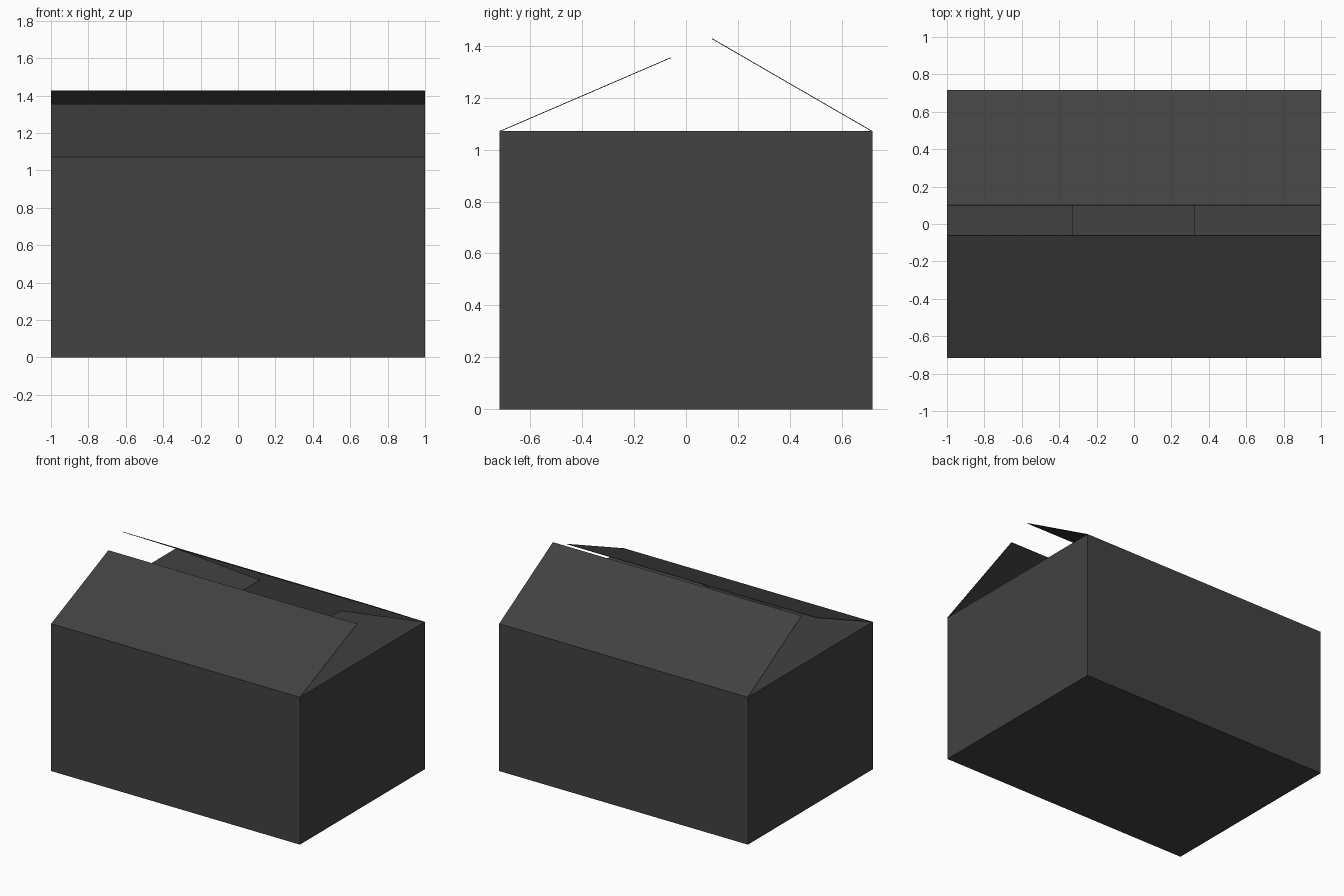
import bpy
import bmesh

if "Cube" in bpy.data.objects:
    bpy.data.objects.remove(bpy.data.objects["Cube"], do_unlink=True)

HALF_X, HALF_Y, TOP = 1.0, 0.717, 1.07
THICK = 0.003

# Single dark card colour
card = bpy.data.materials.new("dark grey card")
card.use_nodes = True
colour = (0.054, 0.054, 0.054, 1)
card.diffuse_color = colour
bsdf = next(n for n in card.node_tree.nodes if n.type == 'BSDF_PRINCIPLED')
bsdf.inputs["Base Color"].default_value = colour
bsdf.inputs["Roughness"].default_value = 0.8


def finish(name, bm, offset):
    """Turn a sheet into a thin card object."""
    mesh = bpy.data.meshes.new(name)
    bm.to_mesh(mesh)
    bm.free()
    mesh.materials.append(card)
    obj = bpy.data.objects.new(name, mesh)
    bpy.context.collection.objects.link(obj)
    solid = obj.modifiers.new("card thickness", 'SOLIDIFY')
    solid.thickness = THICK
    solid.offset = offset
    return obj


def flap(name, hinge_a, hinge_b, reach):
    """Rectangular flap swung from a hinge line by the reach vector."""
    bm = bmesh.new()
    far = [tuple(p + r for p, r in zip(h, reach)) for h in (hinge_b, hinge_a)]
    bm.faces.new([bm.verts.new(p) for p in (hinge_a, hinge_b, *far)])
    return finish(name, bm, 0)


# Open-topped carton: a box with its lid face removed
bm = bmesh.new()
bmesh.ops.create_cube(bm, size=1)
for v in bm.verts:
    v.co = (v.co.x * 2 * HALF_X, v.co.y * 2 * HALF_Y, (v.co.z + 0.5) * TOP)
bm.normal_update()
lid = [f for f in bm.faces if f.normal.z > 0.9]
bmesh.ops.delete(bm, geom=lid, context='FACES_ONLY')
finish("carton_body", bm, -1)

# Long flaps, half raised and unequal
for name, y, reach in (("front_flap", -HALF_Y, (0, 0.657, 0.283)),
                       ("back_flap", HALF_Y, (0, -0.617, 0.357))):
    flap(name, (-HALF_X, y, TOP), (HALF_X, y, TOP), reach)

# Short flaps, folded slightly down into the carton
inner = HALF_Y - THICK
for name, x, reach in (("left_flap", HALF_X, (-0.68, 0, -0.10)),
                       ("right_flap", -HALF_X, (0.675, 0, -0.05))):
    flap(name, (x, -inner, TOP), (x, inner, TOP), reach)
